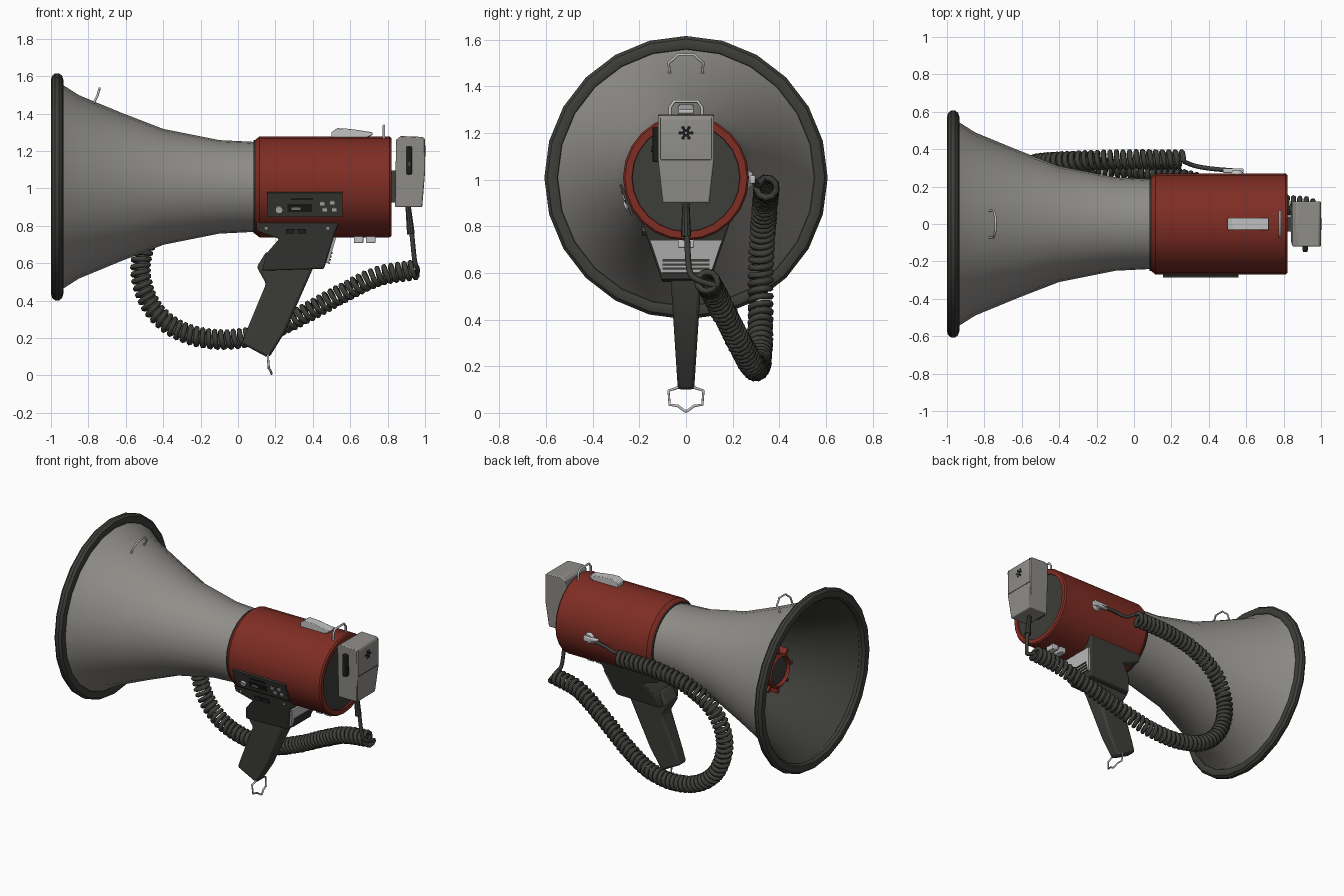
import bpy, bmesh, math
from mathutils import Vector, Matrix

cube = bpy.data.objects.get("Cube")
if cube:
    bpy.data.objects.remove(cube, do_unlink=True)

AXIS_Z = 1.008


def material(name, r, g, b):
    m = bpy.data.materials.new(name)
    m.use_nodes = True
    m.diffuse_color = (r, g, b, 1)
    bsdf = next(n for n in m.node_tree.nodes if n.type == 'BSDF_PRINCIPLED')
    bsdf.inputs["Base Color"].default_value = (r, g, b, 1)
    bsdf.inputs["Roughness"].default_value = 0.6
    return m


GREY = material("warm grey", 0.28, 0.27, 0.25)
DARK = material("charcoal", 0.047, 0.049, 0.041)
RED = material("brick red", 0.21, 0.026, 0.017)
LIGHT = material("light metal", 0.55, 0.55, 0.55)
BLACK = material("black", 0.012, 0.012, 0.012)


def finish(name, bm, mats, bevel=0.0, angle=35):
    bmesh.ops.recalc_face_normals(bm, faces=bm.faces)
    me = bpy.data.meshes.new(name)
    bm.to_mesh(me)
    bm.free()
    for m in mats:
        me.materials.append(m)
    ob = bpy.data.objects.new(name, me)
    bpy.context.collection.objects.link(ob)
    if bevel:
        mod = ob.modifiers.new("soft_edges", 'BEVEL')
        mod.width, mod.segments = bevel, 2
    bpy.ops.object.select_all(action='DESELECT')
    bpy.context.view_layer.objects.active = ob
    ob.select_set(True)
    bpy.ops.object.shade_smooth_by_angle(angle=math.radians(angle))
    return ob


def revolve(name, profile, mats, slots=None, sides=24, closed=False):
    """Spin (x, radius) points about the long axis; one material slot per segment."""
    bm = bmesh.new()
    rings = []
    for x, r in profile:
        ring = []
        for i in range(sides):
            a = math.tau * i / sides
            ring.append(bm.verts.new((x, r * math.sin(a), AXIS_Z + r * math.cos(a))))
        rings.append(ring)
    for s in range(len(rings) if closed else len(rings) - 1):
        a, b = rings[s], rings[(s + 1) % len(rings)]
        for i in range(sides):
            j = (i + 1) % sides
            f = bm.faces.new((a[i], a[j], b[j], b[i]))
            f.material_index = slots[s] if slots else 0
    bmesh.ops.remove_doubles(bm, verts=bm.verts, dist=1e-5)
    return finish(name, bm, mats)


def prism(name, outline, half_width, mat, bevel=0.0):
    """Side outline in x, z, given a width that depends on height."""
    bm = bmesh.new()
    sides = [[bm.verts.new((x, s * half_width(z), z)) for x, z in outline] for s in (-1, 1)]
    n = len(outline)
    for side in sides:
        bm.faces.new(side)
    for i in range(n):
        j = (i + 1) % n
        bm.faces.new((sides[0][i], sides[0][j], sides[1][j], sides[1][i]))
    return finish(name, bm, [mat], bevel)


def box(name, centre, size, mat, rot=None, bevel=0.0):
    bm = bmesh.new()
    bmesh.ops.create_cube(bm, size=1)
    turn = rot if rot else Matrix.Identity(4)
    bm.transform(Matrix.Translation(centre) @ turn @ Matrix.Diagonal((*size, 1)))
    return finish(name, bm, [mat], bevel)


def disc(name, centre, radius, depth, axis, mat, sides=16, top=None):
    bm = bmesh.new()
    bmesh.ops.create_cone(bm, cap_ends=True, segments=sides, radius1=radius,
                          radius2=radius if top is None else top, depth=depth)
    turn = Vector((0, 0, 1)).rotation_difference(Vector(axis)).to_matrix().to_4x4()
    bm.transform(Matrix.Translation(centre) @ turn)
    return finish(name, bm, [mat])


def wire(name, points, radius, mat, sides=2):
    cu = bpy.data.curves.new(name, 'CURVE')
    cu.dimensions = '3D'
    cu.bevel_depth, cu.bevel_resolution, cu.use_fill_caps = radius, sides, True
    sp = cu.splines.new('POLY')
    sp.points.add(len(points) - 1)
    for p, co in zip(sp.points, points):
        p.co = (*co, 1)
    cu.materials.append(mat)
    ob = bpy.data.objects.new(name, cu)
    bpy.context.collection.objects.link(ob)
    return ob


def smooth_path(pts, steps):
    pts = [Vector(p) for p in pts]
    pts = [2 * pts[0] - pts[1]] + pts + [2 * pts[-1] - pts[-2]]
    out = []
    for a, b, c, d in zip(pts, pts[1:], pts[2:], pts[3:]):
        for k in range(steps):
            t = k / steps
            out.append(0.5 * (2 * b + (c - a) * t + (2 * a - 5 * b + 4 * c - d) * t ** 2
                              + (3 * b - a - 3 * c + d) * t ** 3))
    return out + [pts[-2]]


# Horn: grey outside, charcoal inside, with a rounded rubber rim
revolve("horn_bell",
        [(0.1, 0.24), (-0.1, 0.25), (-0.4, 0.31), (-0.62, 0.395), (-0.85, 0.49), (-0.96, 0.56),
         (-0.96, 0.545), (-0.85, 0.475), (-0.62, 0.38), (-0.4, 0.295), (-0.1, 0.235), (-0.05, 0)],
        [GREY, DARK], [0] * 5 + [1] * 6)
revolve("horn_rim", [(-0.967 + 0.033 * math.cos(math.tau * k / 10),
                      0.573 + 0.036 * math.sin(math.tau * k / 10)) for k in range(10)],
        [DARK], closed=True)
revolve("neck_band", [(0.082, 0.2), (0.082, 0.25), (0.105, 0.25), (0.105, 0.2)], [DARK])

# Inner sound tube with ribs
revolve("inner_tube", [(-0.08, 0.13), (-0.72, 0.115), (-0.73, 0.1), (-0.71, 0.09), (-0.71, 0)],
        [RED, DARK], [0, 0, 0, 1], sides=16)
for k in range(8):
    turn = Matrix.Rotation(math.tau * k / 8, 4, 'X')
    c = Vector((-0.6, 0, AXIS_Z)) + turn @ Vector((0, 0, 0.13))
    box("inner_rib", c, (0.22, 0.02, 0.05), RED, turn)

# Main body with dark end plate
revolve("body", [(0.09, 0.2), (0.09, 0.25), (0.115, 0.27), (0.81, 0.27), (0.82, 0.262),
                 (0.82, 0.232), (0.81, 0.23), (0.81, 0)], [RED, DARK], [0] * 6 + [1])

# Control panel, tilted to lie on the body
tilt = Matrix.Rotation(math.radians(21), 4, 'X')


def on_panel(name, x, z, size, mat, lift):
    c = Vector((x, 0, AXIS_Z)) + tilt @ Vector((0, -lift, z - 0.907))
    return box(name, c, (size[0], 0.012, size[1]), mat, tilt)


on_panel("control_panel", 0.357, 0.91, (0.405, 0.14), DARK, 0.272).scale = (1, 1, 1)
on_panel("display_slot", 0.33, 0.893, (0.13, 0.045), BLACK, 0.275)
on_panel("display_slider", 0.31, 0.89, (0.05, 0.015), GREY, 0.277)
on_panel("top_slot", 0.34, 0.945, (0.12, 0.012), BLACK, 0.275)
for x, z in ((0.45, 0.92), (0.505, 0.925), (0.465, 0.885), (0.515, 0.885)):
    on_panel("panel_button", x, z, (0.024, 0.02), LIGHT, 0.277)
disc("volume_knob", Vector((0.22, 0, AXIS_Z)) + tilt @ Vector((0, -0.28, -0.022)), 0.02, 0.02,
     tilt @ Vector((0, -1, 0)), LIGHT)

# Handle: flared bracket and raked grip
bracket_w = lambda z: 0.105 + (z - 0.57) * 0.34
prism("handle_bracket", [(0.1, 0.82), (0.1, 0.77), (0.22, 0.73), (0.15, 0.65), (0.13, 0.56),
                         (0.46, 0.57), (0.52, 0.77), (0.54, 0.82)], bracket_w, DARK, 0.008)
prism("grip", [(0.15, 0.66), (0.1, 0.58), (0.15, 0.49), (0.05, 0.25), (0.02, 0.17), (0.15, 0.1),
               (0.17, 0.1), (0.25, 0.23), (0.4, 0.57), (0.4, 0.66)],
      lambda z: 0.035 + max(0, z - 0.1) * 0.065, DARK, 0.014)
prism("bracket_plate", [(0.45, 0.6), (0.485, 0.6), (0.525, 0.74), (0.45, 0.74)],
      lambda z: bracket_w(z) - 0.008, LIGHT)
for k in range(4):
    z = 0.6 + k * 0.018
    box("bracket_groove", (0.487 + k * 0.005, 0, z), (0.008, 0.2, 0.009), DARK)
for x in (0.28, 0.34):
    box("trigger_switch", (x, -0.175, 0.77), (0.045, 0.025, 0.025), BLACK)
for x in (0.15, 0.48):
    disc("bracket_screw", (x, -0.18, 0.785), 0.01, 0.012, (0, -1, 0), GREY, 8)

# Top clip and bottom latch
prism("top_clip", [(0.5, 1.26), (0.5, 1.3), (0.53, 1.322), (0.6, 1.318), (0.72, 1.3), (0.72, 1.285),
                   (0.66, 1.26)], lambda z: 0.032, LIGHT, 0.004)
for x in (0.645, 0.71):
    box("bottom_latch", (x, 0, 0.73), (0.05, 0.07, 0.045), LIGHT, bevel=0.005)

# Strap loops
def loop(name, half, mat=LIGHT, r=0.006):
    """Mirror half of a loop, listed from its outer end to the middle."""
    return wire(name, half + [(x, -y, z) for x, y, z in reversed(half)], r, mat)


loop("horn_strap_loop", [(-0.775, 0.07, 1.45), (-0.75, 0.074, 1.5), (-0.745, 0.05, 1.52),
                         (-0.74, 0.035, 1.535)])
loop("body_strap_loop", [(0.78, 0.07, 1.25), (0.78, 0.068, 1.31), (0.78, 0.05, 1.335)], r=0.007)
loop("grip_strap_loop", [(0.16, 0.03, 0.11), (0.16, 0.075, 0.095), (0.165, 0.07, 0.035),
                         (0.172, 0.035, 0.03), (0.18, 0.005, 0.008)])

# Microphone hung on the end plate
box("microphone_hook", (0.825, 0, 1.01), (0.05, 0.08, 0.17), DARK)
prism("microphone", [(0.845, 1.26), (0.87, 1.28), (0.99, 1.275), (1.0, 1.26), (1.0, 1.085),
                     (0.985, 0.9), (0.84, 0.9)],
      lambda z: 0.12 if z > 1.05 else 0.1, GREY, 0.006)
box("microphone_seam", (0.998, 0, 1.085), (0.006, 0.215, 0.007), DARK)
for s in (-1, 1):
    box("microphone_edge", (0.998, s * 0.109, 1.175), (0.006, 0.005, 0.18), DARK)
for k in range(12):
    a = math.tau * k / 6
    r = 0.012 if k < 6 else 0.025
    disc("speaker_hole", (0.999, r * math.cos(a), 1.2 + r * math.sin(a)), 0.008, 0.005, (1, 0, 0), BLACK, 8)
box("talk_button", (0.915, -0.125, 1.15), (0.03, 0.035, 0.15), BLACK, bevel=0.005)
disc("button_stud", (0.915, -0.14, 1.13), 0.012, 0.02, (0, -1, 0), DARK, 8)

# Cord: strain relief, coiled length and plug
disc("cord_relief", (0.917, 0, 0.83), 0.015, 0.15, (0.1, 0, -1), DARK, 10, 0.022)
route = [(0.95, 0.09, 0.565), (0.75, 0.11, 0.53), (0.55, 0.16, 0.435), (0.3, 0.23, 0.3),
         (0.08, 0.28, 0.21), (-0.15, 0.305, 0.195), (-0.35, 0.315, 0.26), (-0.48, 0.32, 0.4),
         (-0.52, 0.32, 0.6), (-0.44, 0.33, 0.79), (-0.25, 0.34, 0.91), (0, 0.345, 0.96),
         (0.27, 0.345, 0.965)]
path = smooth_path(route, 70)
coil, phase = [], 0.0
for p, q in zip(path, path[1:]):
    t = (q - p).normalized()
    u = Vector((0, 1, 0))
    u = (u - t * u.dot(t)).normalized()
    v = t.cross(u)
    phase += (q - p).length / 0.035 * math.tau
    coil.append(p + 0.043 * (u * math.cos(phase) + v * math.sin(phase)))
wire("coiled_cord", coil, 0.0145, DARK, 1)
wire("microphone_cord", smooth_path([(0.91, 0, 0.9), (0.93, 0.005, 0.75), (0.945, 0.015, 0.61),
                                     (0.96, 0.05, 0.57), coil[0]], 6), 0.013, DARK)
wire("plug_cord", smooth_path([coil[-1], (0.33, 0.31, 0.975), (0.42, 0.295, 0.99),
                               (0.54, 0.285, 1.0)], 6), 0.012, DARK)
disc("plug_base", (0.55, 0.27, 1.0), 0.045, 0.03, (0, 1, 0), LIGHT, 10, 0.03)
box("plug", (0.53, 0.285, 1.0), (0.11, 0.025, 0.035), LIGHT, bevel=0.006)
